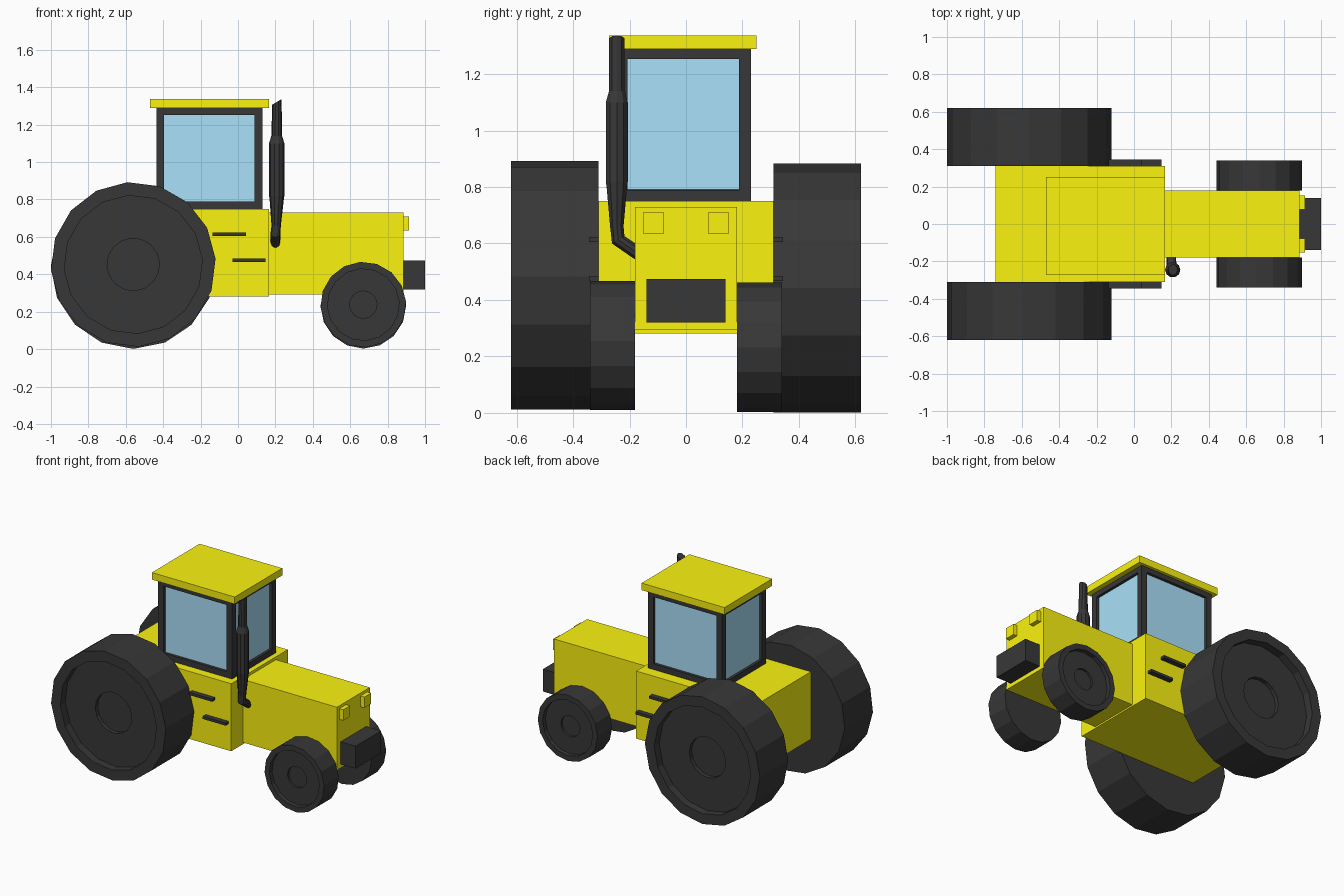
import bpy, bmesh, math
from mathutils import Vector

if "Cube" in bpy.data.objects:
    bpy.data.objects.remove(bpy.data.objects["Cube"])


def material(name, rgb):
    m = bpy.data.materials.new(name)
    m.diffuse_color = (*rgb, 1)
    m.use_nodes = True
    m.node_tree.nodes["Principled BSDF"].inputs["Base Color"].default_value = m.diffuse_color
    return m


YELLOW = material("yellow_paint", (0.97, 0.9, 0.005))
DARK = material("dark_rubber", (0.039, 0.039, 0.039))
GLASS = material("blue_glass", (0.4, 0.75, 0.95))


def finish(bm, name, *mats):
    me = bpy.data.meshes.new(name)
    bm.to_mesh(me)
    bm.free()
    for m in mats:
        me.materials.append(m)
    ob = bpy.data.objects.new(name, me)
    bpy.context.collection.objects.link(ob)
    return ob


def box_mesh(x, y, z):
    bm = bmesh.new()
    bmesh.ops.create_cube(bm, size=1)
    for v in bm.verts:
        v.co = [(a + b) / 2 + c * (b - a) for (a, b), c in zip((x, y, z), v.co)]
    return bm


def box(name, x, y, z, mat):
    return finish(box_mesh(x, y, z), name, mat)


def loft(name, rings, sides, mat, phase=0.0):
    """Skin a tube through rings of (centre, normal, radius) and cap both ends."""
    bm = bmesh.new()
    loops = []
    for c, n, r in rings:
        n = Vector(n).normalized()
        u = Vector((1, 0, 0))
        u = (u - n * u.dot(n)).normalized()
        v = n.cross(u)
        angles = [phase + math.tau * i / sides for i in range(sides)]
        loops.append([bm.verts.new(Vector(c) + r * (u * math.cos(a) + v * math.sin(a)))
                      for a in angles])
    for p, q in zip(loops, loops[1:]):
        for i in range(sides):
            j = (i + 1) % sides
            bm.faces.new((p[i], p[j], q[j], q[i]))
    bm.faces.new(loops[0][::-1])
    bm.faces.new(loops[-1])
    bmesh.ops.recalc_face_normals(bm, faces=bm.faces)
    return finish(bm, name, mat)


def wheel(name, x, z, side, y0, y1, radius, rim, hub, depth, phase):
    """Solid tyre with a recessed disc and a sunken hub."""
    profile = [(radius, y0), (radius, y1), (rim, y1), (rim, y1 - depth),
               (hub, y1 - depth), (hub, y1 - depth * 1.5)]
    rings = [((x, side * y, z), (0, side, 0), r) for r, y in profile]
    loft(name, rings, 16, DARK, phase)


# Body and hood
box("rear_body", (-0.74, 0.165), (-0.31, 0.31), (0.282, 0.75), YELLOW)
box("hood", (0.16, 0.885), (-0.18, 0.18), (0.293, 0.73), YELLOW)
box("front_weight", (0.88, 1.0), (-0.14, 0.14), (0.32, 0.475), DARK)

# Cab with recessed windows, and roof
cab = box_mesh((-0.437, 0.13), (-0.25, 0.23), (0.748, 1.295))
cab.normal_update()
walls = [f for f in cab.faces if abs(f.normal.z) < 0.5]
for f in walls:
    bmesh.ops.inset_individual(cab, faces=[f], thickness=0.042, use_even_offset=True)
    bmesh.ops.inset_individual(cab, faces=[f], thickness=0.0005, depth=-0.018)
    f.material_index = 1
finish(cab, "cab", DARK, GLASS)
box("roof", (-0.47, 0.165), (-0.272, 0.25), (1.288, 1.337), YELLOW)

# Wheels, headlights and steps on both sides
for side, label in ((-1, "right"), (1, "left")):
    wheel("rear_wheel_" + label, -0.56, 0.4475 - 0.005 * side, side,
          0.31, 0.62, 0.441, 0.37, 0.14, 0.055, 0.07 if side < 0 else 0)
    wheel("front_wheel_" + label, 0.67, 0.235 - 0.003 * side, side,
          0.18, 0.34, 0.229, 0.192, 0.073, 0.03, 0.07 if side < 0 else 0)
    box("headlight_" + label, (0.88, 0.915),
        sorted((side * 0.078, side * 0.152)), (0.635, 0.71), YELLOW)
    ys = sorted((side * 0.3, side * 0.344))
    box("upper_step_" + label, (-0.135, 0.042), ys, (0.605, 0.623), DARK)
    box("lower_step_" + label, (-0.03, 0.146), ys, (0.467, 0.485), DARK)

# Exhaust: elbow, muffler and slanted outlet
loft("exhaust", [
    ((0.2, -0.17, 0.565), (0, -1, 0.6), 0.025),
    ((0.2, -0.24, 0.613), (0, -0.6, 1), 0.027),
    ((0.204, -0.245, 0.66), (0, 0, 1), 0.025),
    ((0.207, -0.245, 0.8), (0, 0, 1), 0.038),
    ((0.207, -0.245, 0.82), (0, 0, 1), 0.041),
    ((0.207, -0.245, 1.1), (0, 0, 1), 0.041),
    ((0.207, -0.245, 1.14), (0, 0, 1), 0.029),
    ((0.208, -0.245, 1.322), (-0.6, 0, 1), 0.029),
], 10, DARK)
